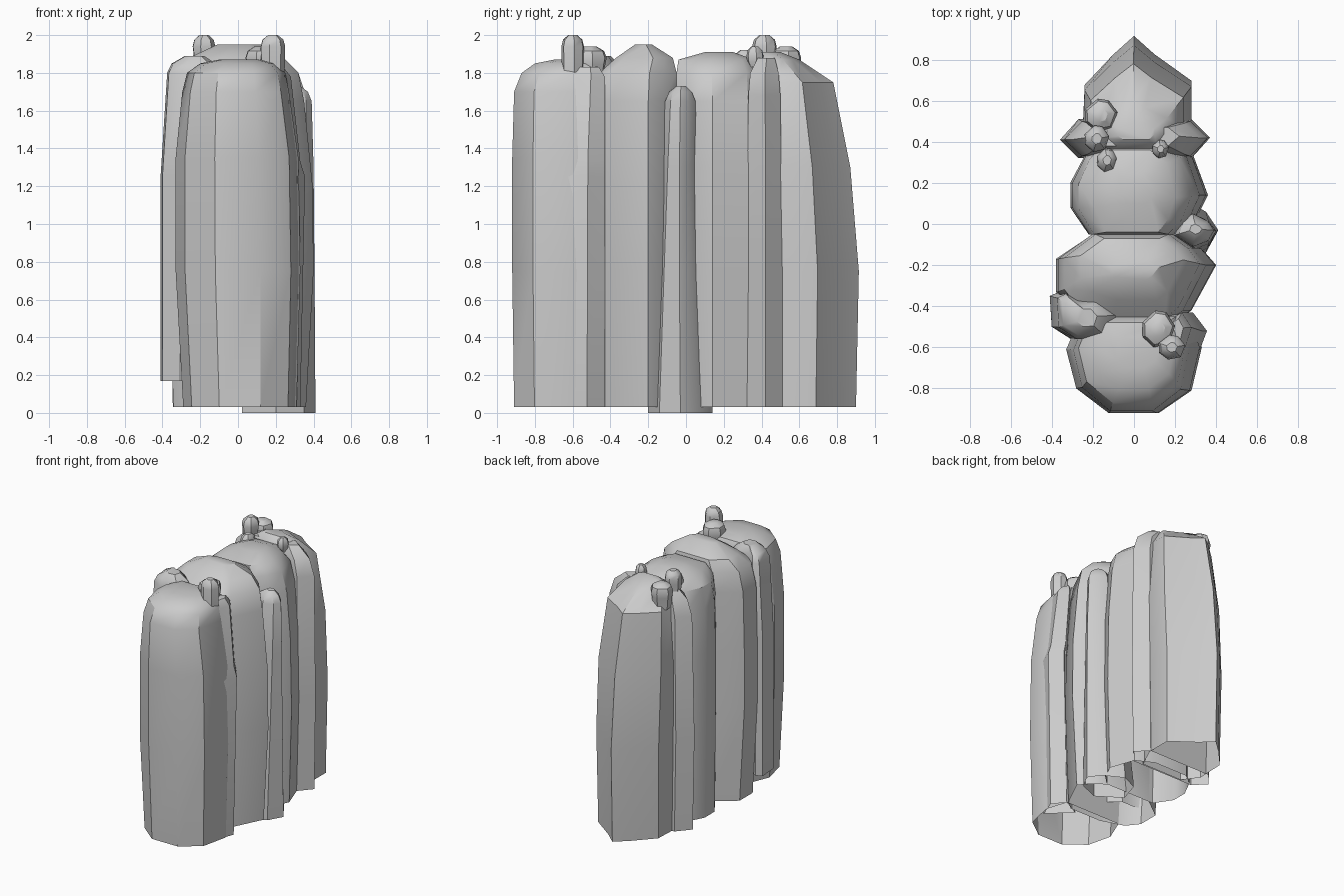
import bpy, bmesh, math

def column(name, outline, levels):
    """Open-bottomed rock column: outline fitted to (z, x0, x1, y0, y1) at each level."""
    xs = [p[0] for p in outline]
    ys = [p[1] for p in outline]
    ax, bx, ay, by = min(xs), max(xs), min(ys), max(ys)
    bm = bmesh.new()
    rings = []
    for z, x0, x1, y0, y1 in levels:
        rings.append([bm.verts.new((x0 + (x - ax) / (bx - ax) * (x1 - x0),
                                    y0 + (y - ay) / (by - ay) * (y1 - y0), z))
                      for x, y in outline])
    n = len(outline)
    for a, b in zip(rings, rings[1:]):
        for i in range(n):
            j = (i + 1) % n
            bm.faces.new((a[i], a[j], b[j], b[i]))
    bm.faces.new(rings[-1])
    me = bpy.data.meshes.new(name)
    bm.to_mesh(me)
    bm.free()
    ob = bpy.data.objects.new(name, me)
    bpy.context.collection.objects.link(ob)
    bpy.ops.object.select_all(action='DESELECT')
    ob.select_set(True)
    bpy.context.view_layer.objects.active = ob
    bpy.ops.object.shade_smooth_by_angle(angle=math.radians(35))
    return ob

# four large columns, front to back
column("front_column",
       [(-.12, -.92), (.12, -.92), (.28, -.81), (.33, -.6), (.27, -.43),
        (-.25, -.43), (-.33, -.61), (-.28, -.8)],
       [(.03, -.29, .31, -.91, -.43), (.75, -.33, .33, -.92, -.43),
        (1.35, -.33, .32, -.92, -.43), (1.7, -.295, .27, -.91, -.44),
        (1.8, -.27, .25, -.87, -.45), (1.85, -.2, .2, -.8, -.48),
        (1.87, -.1, .12, -.7, -.55)])
column("front_middle_column",
       [(-.2, -.05), (-.38, -.17), (-.38, -.33), (-.3, -.42), (-.1, -.48),
        (.2, -.48), (.28, -.42), (.4, -.2), (.33, -.12), (.22, -.05)][::1],
       [(.03, -.34, .36, -.48, -.05), (.75, -.38, .4, -.48, -.05),
        (1.2, -.38, .395, -.48, -.05), (1.65, -.37, .35, -.48, -.05),
        (1.8, -.34, .32, -.46, -.05), (1.88, -.26, .24, -.37, -.07),
        (1.95, -.11, .12, -.27, -.18)])
column("back_middle_column",
       [(-.22, -.05), (.22, -.05), (.3, .02), (.36, .14), (.29, .33), (.15, .4),
        (-.15, .4), (-.24, .33), (-.31, .2), (-.31, .08)],
       [(.03, -.3, .34, -.05, .4), (.75, -.31, .36, -.05, .4),
        (1.3, -.31, .35, -.05, .4), (1.65, -.3, .32, -.05, .4),
        (1.8, -.27, .28, -.05, .39), (1.87, -.19, .2, -.04, .36),
        (1.91, -.09, .1, .1, .25)])
column("back_column",
       [(-.16, .33), (.2, .33), (.28, .5), (.28, .7), (.1, .83), (0, .92),
        (-.1, .83), (-.24, .68), (-.25, .45)],
       [(.03, -.24, .27, .33, .9), (.75, -.25, .28, .33, .915),
        (1.3, -.25, .28, .33, .87), (1.75, -.22, .24, .34, .78),
        (1.87, -.15, .16, .37, .6), (1.91, -.08, .1, .41, .5)])

# slim buttress columns between the large ones
column("back_cross_buttress",
       [(-.36, .41), (-.27, .32), (.28, .32), (.37, .42), (.28, .51), (-.27, .51)],
       [(.03, -.345, .36, .32, .51), (.75, -.36, .37, .32, .51),
        (1.68, -.34, .36, .33, .5), (1.8, -.3, .32, .34, .49),
        (1.88, -.22, .22, .38, .47)])
column("right_buttress",
       [(.02, -.08), (.2, -.2), (.35, -.14), (.41, -.03), (.35, .06), (.2, .14), (.07, .08)],
       [(0, .02, .41, -.2, .14), (.03, .02, .41, -.2, .14),
        (.75, .1, .405, -.16, .09), (1.3, .16, .4, -.13, .06),
        (1.65, .2, .39, -.11, .05), (1.7, .22, .37, -.09, .03),
        (1.73, .27, .33, -.05, 0)])
column("left_front_buttress",
       [(-.41, -.35), (-.4, -.5), (-.3, -.56), (-.13, -.55), (-.08, -.44),
        (-.18, -.36), (-.3, -.36), (-.36, -.33)],
       [(.17, -.41, -.1, -.56, -.33), (1.25, -.41, -.08, -.56, -.33),
        (1.8, -.375, -.08, -.56, -.34), (1.85, -.35, -.12, -.54, -.36),
        (1.89, -.28, -.18, -.5, -.4)])
column("right_front_buttress",
       [(.15, -.5), (.31, -.65), (.36, -.52), (.29, -.43)],
       [(.03, .12, .33, -.66, -.43), (1.25, .15, .355, -.65, -.43),
        (1.33, .15, .33, -.65, -.43), (1.78, .14, .28, -.61, -.43),
        (1.83, .17, .24, -.57, -.46)])

# small rounded knobs on the tops: x0, x1, y0, y1, bottom, top, taper of the foot
HEX = [(math.cos(a), math.sin(a)) for a in
       [math.radians(d) for d in (10, 62, 100, 160, 205, 255, 310)]]

def knob(name, x0, x1, y0, y1, z0, z1, foot=.8):
    cx, cy, w, d = (x0 + x1) / 2, (y0 + y1) / 2, (x1 - x0) / 2, (y1 - y0) / 2
    h = min(.06, (z1 - z0) * .45)
    neck = z1 - (.3 if z1 - z0 > .4 else h * 1.6)
    prof = [(z0, foot), (neck, .92), (z1 - h, 1), (z1 - h * .4, .85), (z1, .4)]
    column(name, HEX, [(z, cx - w * s, cx + w * s, cy - d * s, cy + d * s) for z, s in prof])

knob("front_right_peg", .12, .25, -.66, -.54, 1.35, 2, .3)
knob("front_right_knob", .04, .2, -.6, -.42, 1.78, 1.94)
knob("back_left_peg", -.24, -.12, .35, .48, 1.7, 2)
knob("back_left_knob", -.24, -.08, .45, .61, 1.75, 1.94)
knob("middle_left_knob", -.18, -.08, .25, .37, 1.8, 1.92)
knob("back_right_knob", .09, .17, .32, .41, 1.83, 1.94, .6)
